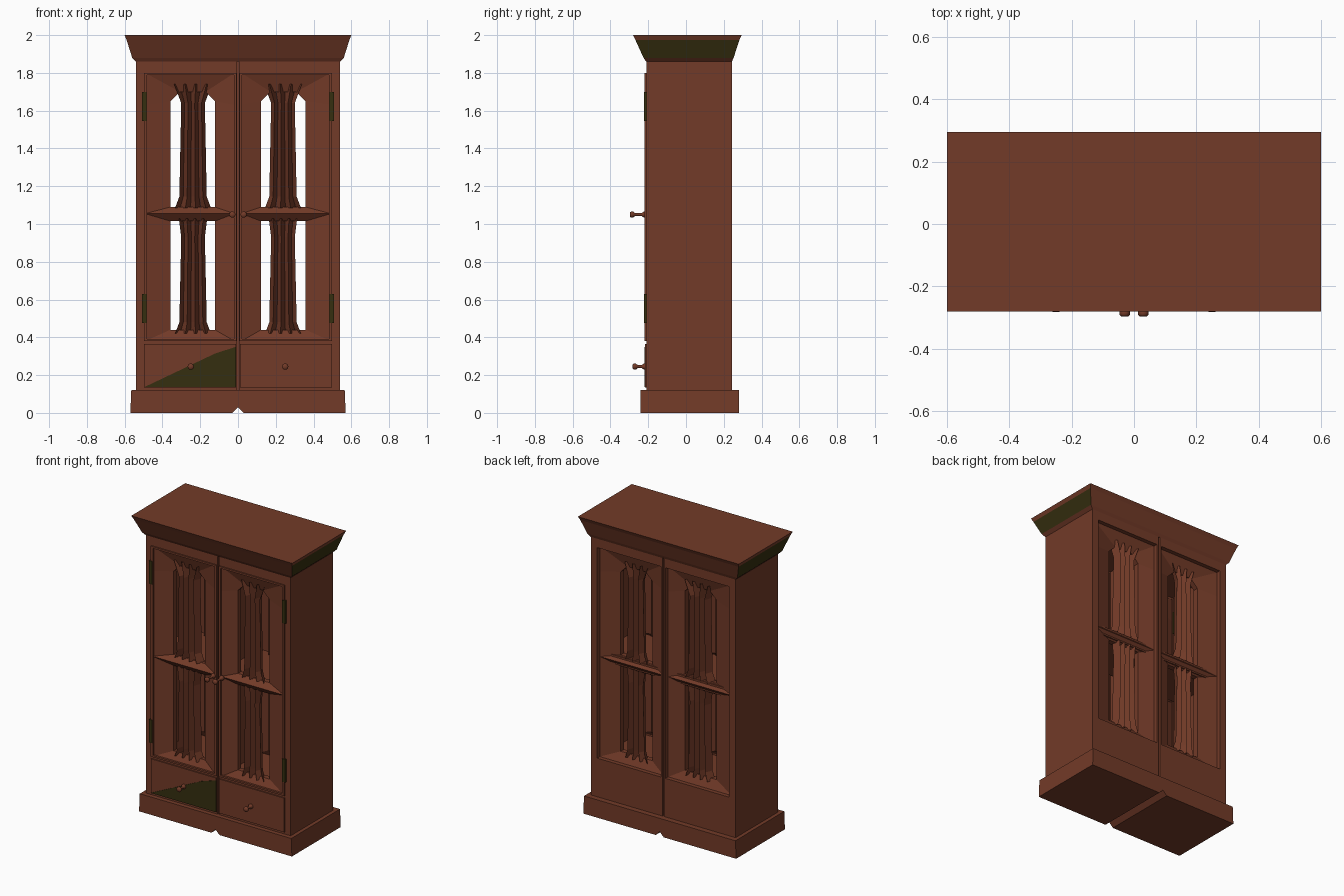
import bpy, bmesh, math

if "Cube" in bpy.data.objects:
    bpy.data.objects.remove(bpy.data.objects["Cube"])

def material(name, col):
    m = bpy.data.materials.new(name)
    m.diffuse_color = (*col, 1)
    m.use_nodes = True
    m.node_tree.nodes["Principled BSDF"].inputs["Base Color"].default_value = m.diffuse_color
    return m

WOOD = material("red_brown_wood", (0.17, 0.043, 0.021))
OLIVE = material("dark_olive", (0.036, 0.028, 0.005))

def mesh(name, verts, faces, mat=WOOD, fix=True):
    me = bpy.data.meshes.new(name)
    me.from_pydata(verts, [], faces)
    if fix:
        bm = bmesh.new()
        bm.from_mesh(me)
        bmesh.ops.recalc_face_normals(bm, faces=bm.faces)
        bm.to_mesh(me)
        bm.free()
    me.materials.append(mat)
    ob = bpy.data.objects.new(name, me)
    bpy.context.collection.objects.link(ob)
    return ob

def box(name, x, y, z, mat=WOOD):
    v = [(a, b, c) for a in x for b in y for c in z]
    f = [(0, 1, 3, 2), (4, 6, 7, 5), (0, 4, 5, 1), (2, 3, 7, 6), (0, 2, 6, 4), (1, 5, 7, 3)]
    return mesh(name, v, f, mat)

def mx(s, a, b):
    return tuple(sorted((s * a, s * b)))

def rings(name, loops, cap=False, mat=WOOD):
    """Bridge closed loops of equal length."""
    n = len(loops[0])
    v = [p for l in loops for p in l]
    f = [(k * n + i, k * n + (i + 1) % n, (k + 1) * n + (i + 1) % n, (k + 1) * n + i)
         for k in range(len(loops) - 1) for i in range(n)]
    if cap:
        f += [tuple(range(n)), tuple(range((len(loops) - 1) * n, len(loops) * n))]
    return mesh(name, v, f, mat)

def rect(x, y0, y1, z):
    return [(-x, y0, z), (x, y0, z), (x, y1, z), (-x, y1, z)]

# Flared crown; olive patches on both ends
crown = rings("crown", [rect(0.54, -0.212, 0.243, 1.86), rect(0.56, -0.225, 0.252, 1.88),
                        rect(0.59, -0.268, 0.283, 1.975), rect(0.6, -0.28, 0.295, 2.0)], True)
crown.data.materials.append(OLIVE)
for p in crown.data.polygons:
    if abs(p.normal.x) > 0.7 and 1.88 < p.center.z < 1.97:
        p.material_index = 1

# Plinth with a small notch under the middle
prof = [(-0.57, 0), (-0.03, 0), (0, 0.03), (0.03, 0), (0.57, 0), (0.565, 0.12), (-0.565, 0.12)]
rings("plinth", [[(x, -0.24, z) for x, z in prof], [(x, 0.28, z) for x, z in prof]], True)

F, B = -0.21, 0.243
box("centre_core", (-0.006, 0.006), (F + 0.012, B - 0.012), (0.1, 1.87))

def funnel(name, s, outer, inner, y0, y1, y2):
    """Panel sloping in to a window opening, with a short reveal behind."""
    rings(name, [[(s * x, y0, z) for x, z in outer], [(s * x, y1, z) for x, z in inner],
                 [(s * x, y2, z) for x, z in inner]])

def pleats(name, s, z0, z1, y, flare):
    """Folded upright slats in the middle of a window."""
    n, v, f = 8, [], []
    for i in range(n):
        t = i / (n - 1) - 0.5
        d = 0.025 * (-1) ** i
        for z, w in ((z0, 0.19), (z0 + 0.06, 0.145), (z1 - 0.1, 0.125), (z1, flare)):
            v.append((s * (0.238 + t * w), y + d, z))
    for i in range(n - 1):
        for k in range(3):
            a = i * 4 + k
            f.append((a, a + 4, a + 5, a + 1))
    mesh(name, v, f)

X0, X1, A, C = 0.018, 0.492, 0.122, 0.358
for s, side in ((-1, "left"), (1, "right")):
    # Carcass
    box(side + "_side", mx(s, X1, 0.54), (F, B), (0.1, 1.87))
    box(side + "_centre_post", mx(s, 0.005, X0), (F, B), (0.38, 1.8))
    box(side + "_lower_case", mx(s, 0.005, X1), (F, B), (0.1, 0.38))
    box(side + "_top_case", mx(s, 0.005, X1), (F, B), (1.8, 1.87))
    box(side + "_shelf", mx(s, X0, X1), (-0.16, 0.2), (1.025, 1.085))

    # Window panels on the front and the back
    up_out = [(X0, 1.055), (X1, 1.055), (X1, 1.63), (X1, 1.8), (X0, 1.8), (X0, 1.63)]
    up_in = [(A, 1.09), (C, 1.09), (C, 1.65), (C - 0.05, 1.7), (A + 0.05, 1.7), (A, 1.65)]
    lo_out = [(X0, 0.38), (X1, 0.38), (X1, 1.055), (X0, 1.055)]
    lo_in = [(A, 0.44), (C, 0.44), (C, 1.015), (A, 1.015)]
    for end, y0, y1, y2 in (("front", F, -0.175, -0.14), ("back", 0.215, 0.185, 0.15)):
        funnel(f"{side}_{end}_upper_panel", s, up_out, up_in, y0, y1, y2)
        funnel(f"{side}_{end}_lower_panel", s, lo_out, lo_in, y0, y1, y2)
        pleats(f"{side}_{end}_upper_slats", s, 1.085, 1.74, y1, 0.2)
        pleats(f"{side}_{end}_lower_slats", s, 0.42, 1.03, y1, 0.15)

    # Raised door edging
    yf = (-0.219, -0.205)
    box(side + "_door_outer_edge", mx(s, 0.482, 0.498), yf, (0.38, 1.8))
    box(side + "_door_inner_edge", mx(s, 0.008, 0.022), yf, (0.38, 1.8))
    box(side + "_door_top_edge", mx(s, 0.022, 0.482), yf, (1.788, 1.8))
    box(side + "_door_bottom_edge", mx(s, 0.022, 0.482), yf, (0.38, 0.392))

    # Drawer front
    box(side + "_drawer", mx(s, 0.01, 0.497), (-0.218, -0.2), (0.135, 0.365))

    # Hinges
    for i, z in enumerate((0.55, 1.62)):
        box(f"{side}_hinge_{i}", mx(s, 0.485, 0.508), (-0.223, -0.2), (z - 0.075, z + 0.08), OLIVE)

    # Turned knobs on door and drawer
    for part, x, z, y in (("door", 0.03, 1.05, -0.297), ("drawer", 0.25, 0.245, -0.282)):
        prof = [(0.016, -0.21), (0.016, -0.224), (0.008, -0.235), (0.008, y + 0.028),
                (0.017, y + 0.016), (0.017, y + 0.006), (0.011, y)]
        kn = rings(f"{side}_{part}_knob",
                   [[(s * x + r * math.cos(a * math.pi / 5), yy, z + r * math.sin(a * math.pi / 5))
                     for a in range(10)] for r, yy in prof], True)
        for p in kn.data.polygons:
            p.use_smooth = True

# Olive triangle on the left drawer
tri = [(-0.497, 0.136), (-0.01, 0.136), (-0.01, 0.35), (-0.12, 0.315)]
rings("left_drawer_patch", [[(x, y, z) for x, z in tri] for y in (-0.221, -0.215)], True, OLIVE)
